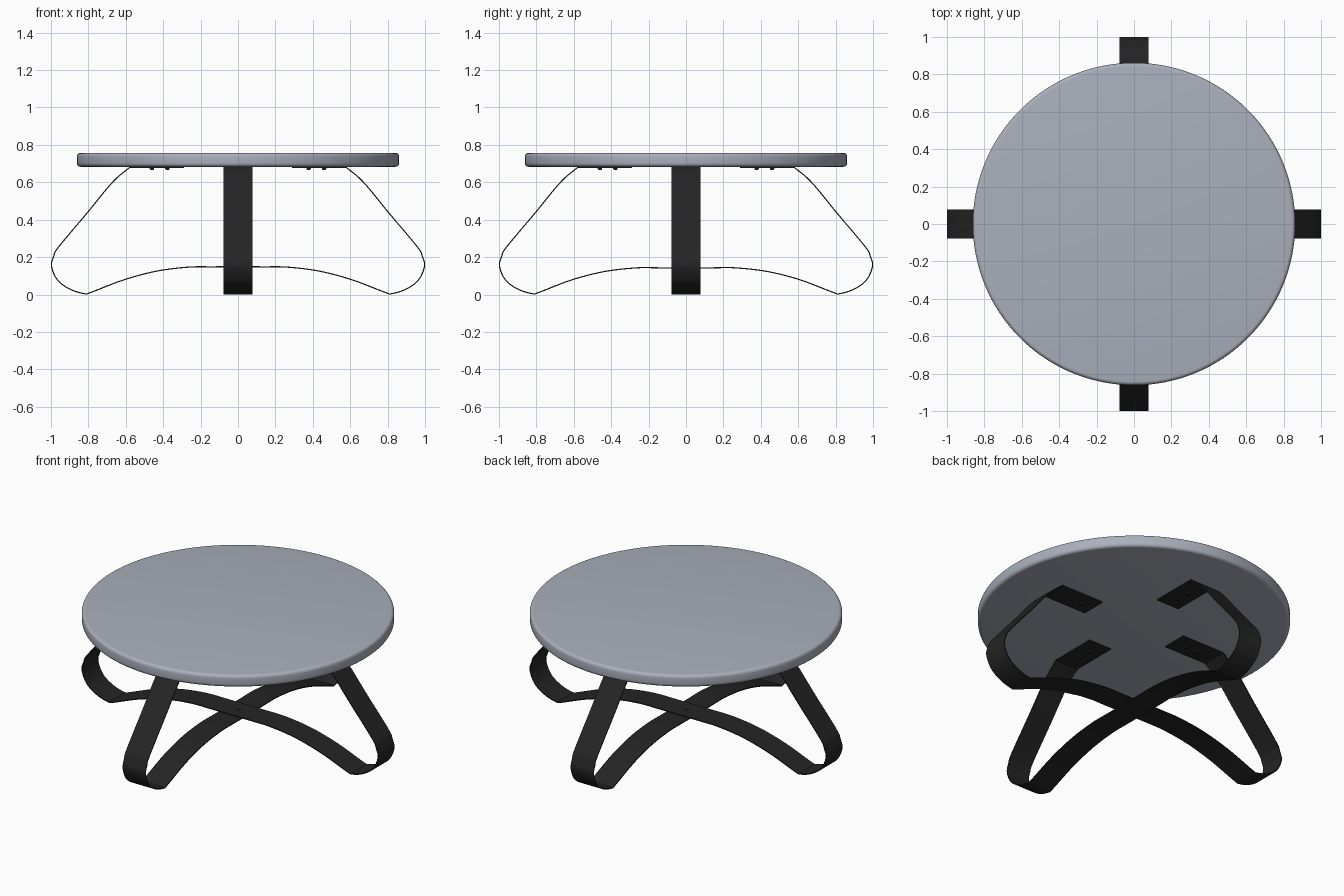
import bpy, bmesh, math
from mathutils import Vector, Matrix

cube = bpy.data.objects.get("Cube")
if cube:
    bpy.data.objects.remove(cube)


def material(name, rgb, roughness):
    m = bpy.data.materials.new(name)
    m.use_nodes = True
    m.diffuse_color = (*rgb, 1)
    node = m.node_tree.nodes["Principled BSDF"]
    node.inputs["Base Color"].default_value = (*rgb, 1)
    node.inputs["Roughness"].default_value = roughness
    return m


GREY = material("blue grey", (0.40, 0.43, 0.50), 0.5)
BLACK = material("black metal", (0.018, 0.018, 0.018), 0.5)


def add_object(name, bm, mat, angle=35):
    mesh = bpy.data.meshes.new(name)
    bmesh.ops.recalc_face_normals(bm, faces=bm.faces)
    bm.to_mesh(mesh)
    bm.free()
    mesh.materials.append(mat)
    ob = bpy.data.objects.new(name, mesh)
    bpy.context.collection.objects.link(ob)
    bpy.ops.object.select_all(action="DESELECT")
    ob.select_set(True)
    bpy.context.view_layer.objects.active = ob
    bpy.ops.object.shade_smooth_by_angle(angle=math.radians(angle))
    return ob


def disc(name, radius, depth, centre, mat, segments, bevel=0, steps=4):
    bm = bmesh.new()
    bmesh.ops.create_cone(bm, cap_ends=True, segments=segments, radius1=radius,
                          radius2=radius, depth=depth,
                          matrix=Matrix.Translation(centre))
    if bevel:
        rim = [e for e in bm.edges if abs(e.verts[0].co.z - e.verts[1].co.z) < 1e-5]
        bmesh.ops.bevel(bm, geom=rim, offset=bevel, segments=steps,
                        profile=0.5, affect="EDGES")
    return add_object(name, bm, mat)


def smooth_path(points, steps=6):
    """Catmull-Rom curve through the points."""
    pts = [Vector(p) for p in points]
    pts = [2 * pts[0] - pts[1]] + pts + [2 * pts[-1] - pts[-2]]
    out = []
    for a, b, c, d in zip(pts, pts[1:], pts[2:], pts[3:]):
        for i in range(steps):
            t = i / steps
            out.append(0.5 * (2 * b + (c - a) * t + (2 * a - 5 * b + 4 * c - d) * t * t
                              + (3 * b - a - 3 * c + d) * t ** 3))
    return out + [pts[-2]]


THICK, HALF_WIDTH, TOP_UNDERSIDE = 0.006, 0.077, 0.683

# Half outline of a bent strip, from its mounting pad to its middle
PAD = [(0.29, 0.68), (0.578, 0.68)]
LEG = [(0.578, 0.68), (0.645, 0.626), (0.706, 0.56), (0.80, 0.444), (0.957, 0.257),
       (0.985, 0.205), (0.997, 0.15), (0.963, 0.075), (0.895, 0.027), (0.823, 0.005),
       (0.79, 0.010), (0.615, 0.077), (0.44, 0.124), (0.27, 0.146), (0.14, 0.148),
       (0, 0.148)]


def bent_strip(name, turn, drop):
    half = [Vector(PAD[0])] + smooth_path(LEG)
    for p in half:                      # one strip passes under the other
        p.y -= drop * max(0, 1 - abs(p.x) / 0.6) if p.y < 0.2 else 0
    path = half + [Vector((-p.x, p.y)) for p in reversed(half[:-1])]
    # offset both ways along the normal to give the strip its thickness
    sides = []
    for i, p in enumerate(path):
        before = (p - path[i - 1]).normalized() if i else None
        after = (path[i + 1] - p).normalized() if i < len(path) - 1 else None
        along = ((before or after) + (after or before)).normalized()
        n = Vector((-along.y, along.x)) * THICK / 2
        sides.append((p + n, p - n))
    bm = bmesh.new()
    rings = []
    for a, b in sides:
        corners = [(a, -1), (a, 1), (b, 1), (b, -1)]
        rings.append([bm.verts.new((q.x, s * HALF_WIDTH, q.y)) for q, s in corners])
    for r, s in zip(rings, rings[1:]):
        for k in range(4):
            j = (k + 1) % 4
            bm.faces.new((r[k], r[j], s[j], s[k]))
    bm.faces.new(rings[0])
    bm.faces.new(rings[-1])
    bmesh.ops.rotate(bm, verts=bm.verts, matrix=Matrix.Rotation(turn, 3, "Z"))
    return add_object(name, bm, BLACK)


# Round seat with softened rims
disc("round_top", 0.862, 0.757 - TOP_UNDERSIDE, (0, 0, (0.757 + TOP_UNDERSIDE) / 2),
     GREY, 128, bevel=0.02, steps=5)

# Two crossing strips form the four legs
bent_strip("side_to_side_leg_strip", 0, 0)
bent_strip("front_to_back_leg_strip", math.pi / 2, 0.007)

# Two screws under each mounting pad
for i, side in enumerate(("left", "back", "right", "front")):
    turn = Matrix.Rotation(i * math.pi / 2, 3, "Z")
    for label, r in (("inner", 0.377), ("outer", 0.46)):
        disc(f"{side}_{label}_screw", 0.012, 0.012, turn @ Vector((r, 0, 0.673)),
             BLACK, 16, bevel=0.004, steps=2)

# Bolt joining the strips at the crossing
disc("centre_bolt", 0.012, 0.018, (0, 0, 0.1455), BLACK, 16, bevel=0.003, steps=2)
